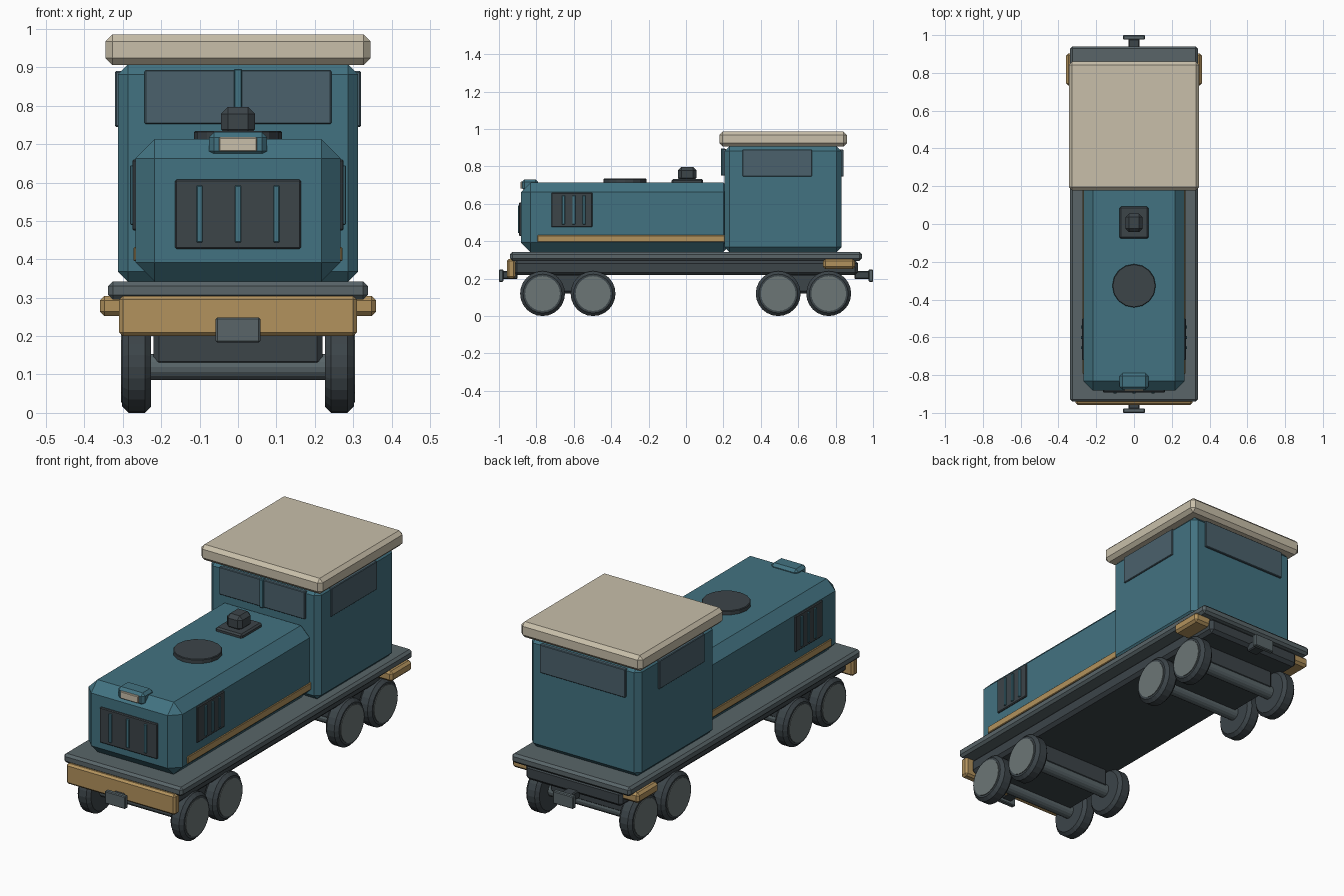
import bpy, bmesh
from mathutils import Matrix, Vector

if "Cube" in bpy.data.objects:
    bpy.data.objects.remove(bpy.data.objects["Cube"])


def material(name, r, g, b):
    m = bpy.data.materials.new(name)
    m.diffuse_color = (r, g, b, 1)
    m.use_nodes = True
    m.node_tree.nodes["Principled BSDF"].inputs["Base Color"].default_value = m.diffuse_color
    return m


TEAL = material("teal_paint", 0.055, 0.17, 0.22)
GOLD = material("ochre_paint", 0.45, 0.29, 0.11)
CREAM = material("cream_paint", 0.58, 0.52, 0.40)
GREY = material("deck_grey", 0.10, 0.13, 0.14)
DARK = material("dark_metal", 0.045, 0.058, 0.066)
HUB = material("hub_grey", 0.15, 0.18, 0.18)
GLASS = material("window_glass", 0.07, 0.12, 0.15)


def finish(name, bm, centre, mat, bevel, edges=None):
    if bevel:
        bmesh.ops.bevel(bm, geom=edges or bm.edges[:], offset=bevel, segments=1,
                        affect='EDGES', clamp_overlap=True)
    bmesh.ops.recalc_face_normals(bm, faces=bm.faces[:])
    me = bpy.data.meshes.new(name)
    bm.to_mesh(me)
    bm.free()
    me.materials.append(mat)
    ob = bpy.data.objects.new(name, me)
    ob.location = centre
    bpy.context.collection.objects.link(ob)
    return ob


def box(name, x, y, z, mat, bevel=0.0):
    """Chamfered box from (min, max) ranges."""
    bm = bmesh.new()
    size = Vector((x[1] - x[0], y[1] - y[0], z[1] - z[0]))
    bmesh.ops.create_cube(bm, size=1, matrix=Matrix.Diagonal((*size, 1)))
    centre = [(r[0] + r[1]) / 2 for r in (x, y, z)]
    return finish(name, bm, centre, mat, bevel)


def sides(name, x, y, z, mat, bevel=0.0):
    """The same box on the right and mirrored to the left."""
    box(name + "_right", x, y, z, mat, bevel)
    box(name + "_left", (-x[1], -x[0]), y, z, mat, bevel)


def cylinder(name, centre, radius, length, mat, axis='X', n=24, bevel=0.0):
    bm = bmesh.new()
    rot = Matrix.Rotation(1.5707963, 4, 'Y') if axis == 'X' else Matrix()
    bmesh.ops.create_cone(bm, cap_ends=True, segments=n, radius1=radius,
                          radius2=radius, depth=length, matrix=rot)
    rims = [e for e in bm.edges if any(len(f.verts) > 4 for f in e.link_faces)]
    return finish(name, bm, centre, mat, bevel, rims)


# Deck and underframe
box("deck", (-.338, .338), (-.94, .94), (.295, .342), GREY, .012)
box("underframe", (-.275, .275), (-.92, .92), (.218, .297), DARK, .016)

# Front bumper beam and rear side steps
box("front_bumper", (-.31, .31), (-.957, -.912), (.2, .305), GOLD, .01)
sides("rear_step", (.26, .36), (.733, .903), (.252, .305), GOLD, .012)

# Couplers at both ends
for end, s in (("front", -1), ("rear", 1)):
    box(end + "_coupler_shank", (-.03, .03), sorted((s * .9, s * .98)), (.198, .24), DARK, .005)
    box(end + "_coupler_plate", (-.058, .058), sorted((s * .976, s * 1.0)), (.183, .248), GREY, .004)

# Bogies: frame block, axles, wheels and hubs
for bogie, by in (("front", -.632), ("rear", .628)):
    box(bogie + "_bogie_frame", (-.22, .22), (by - .17, by + .17), (.12, .23), DARK, .014)
    for i, wy in enumerate((by - .135, by + .135)):
        tag = f"{bogie}_{i + 1}"
        cylinder(tag + "_axle", (0, wy, .12), .034, .48, GREY, n=16)
        for side, s in (("left", -1), ("right", 1)):
            cylinder(f"{tag}_{side}_wheel", (s * .264, wy, .12), .12, .075, DARK, bevel=.016)
            cylinder(f"{tag}_{side}_hub", (s * .284, wy, .12), .093, .042, HUB)

# Hood with side stripes
box("hood", (-.267, .267), (-.882, .25), (.342, .713), TEAL, .05)
sides("stripe", (.255, .272), (-.795, .215), (.395, .432), GOLD, .003)

# Front grille with bars
box("front_grille", (-.164, .164), (-.892, -.87), (.427, .608), DARK, .004)
for i in (-1, 0, 1):
    box(f"grille_bar_{i + 2}", (i * .1 - .008, i * .1 + .008), (-.898, -.88), (.444, .592), TEAL, .002)

# Side vents with bars
sides("side_vent", (.255, .275), (-.72, -.5), (.475, .66), DARK, .004)
for i in (-1, 0, 1):
    y = -.6 + i * .055
    sides(f"vent_bar_{i + 2}", (.268, .281), (y - .008, y + .008), (.49, .645), TEAL, .002)

# Headlight
box("headlight_housing", (-.076, .076), (-.877, -.79), (.668, .731), TEAL, .014)
box("headlight_lens", (-.05, .05), (-.885, -.86), (.681, .718), CREAM, .003)

# Roof hatch and exhaust on the hood
cylinder("hood_hatch", (0, -.327, .719), .115, .03, DARK, axis='Z', n=16, bevel=.003)
box("exhaust_base", (-.076, .076), (-.078, .092), (.705, .732), DARK, .008)
box("exhaust_stack", (-.044, .044), (-.043, .056), (.72, .797), DARK, .018)

# Cab
box("cab", (-.313, .313), (.206, .831), (.342, .908), TEAL, .026)
box("cab_roof", (-.345, .345), (.178, .86), (.906, .986), CREAM, .018)

# Windows
box("front_window", (-.243, .243), (.194, .215), (.752, .893), GLASS, .003)
box("front_window_post", (-.011, .011), (.187, .21), (.75, .896), TEAL, .003)
box("rear_window", (-.243, .243), (.82, .842), (.745, .89), GLASS, .003)
sides("side_window", (.3, .32), (.303, .673), (.745, .89), GLASS, .003)
